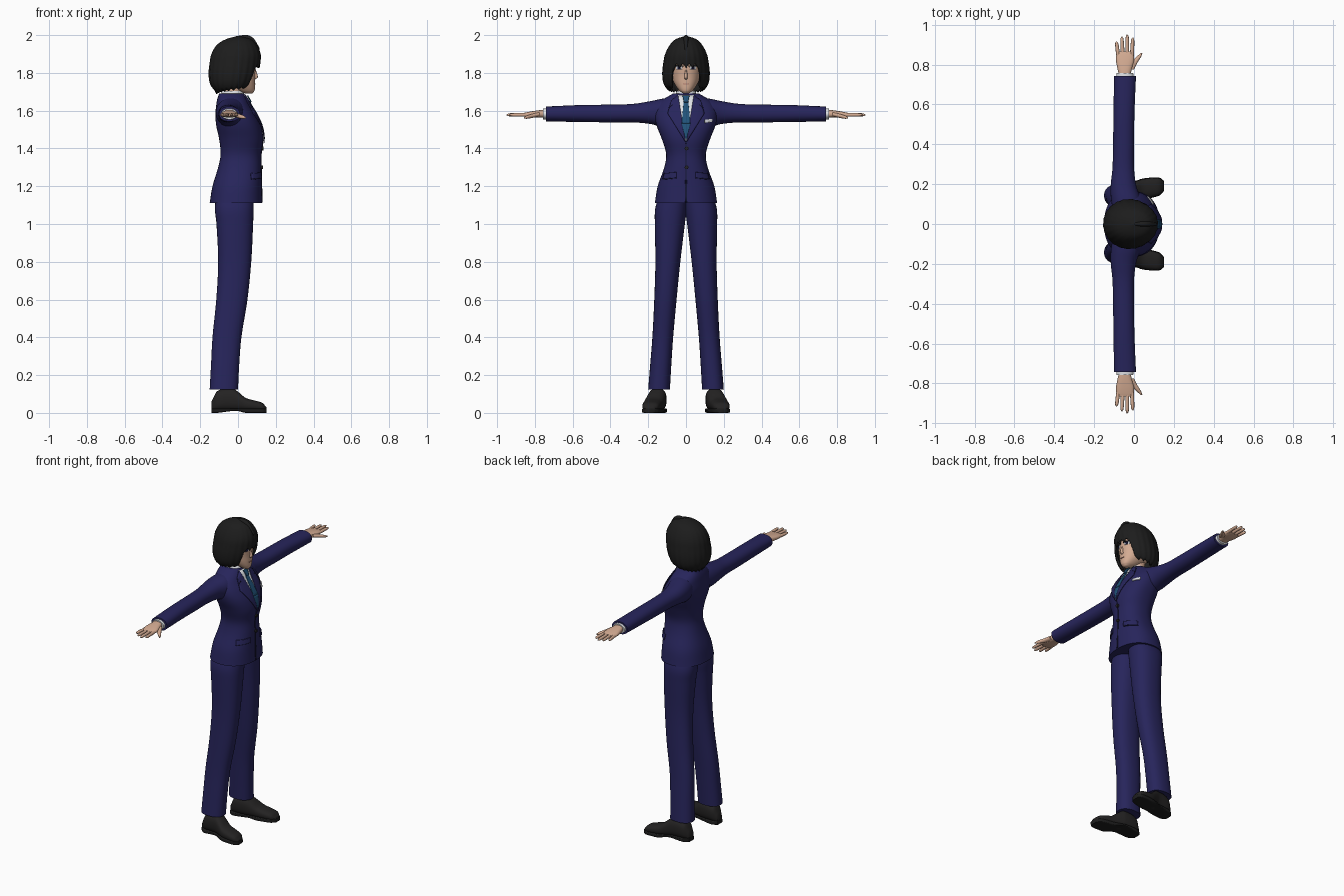
import bpy, bmesh, math
from mathutils import Vector
from mathutils.bvhtree import BVHTree

cube = bpy.data.objects.get("Cube")
if cube:
    bpy.data.objects.remove(cube, do_unlink=True)


def material(name, r, g, b):
    m = bpy.data.materials.new(name)
    m.use_nodes = True
    m.diffuse_color = (r, g, b, 1)
    bsdf = m.node_tree.nodes["Principled BSDF"]
    bsdf.inputs["Base Color"].default_value = (r, g, b, 1)
    bsdf.inputs["Roughness"].default_value = 0.8
    return m


navy = material("navy cloth", 0.020, 0.018, 0.105)
seam = material("dark seam", 0.008, 0.008, 0.035)
black = material("black hair", 0.012, 0.012, 0.012)
leather = material("black leather", 0.017, 0.016, 0.016)
skin = material("skin", 0.66, 0.41, 0.29)
lips = material("lips", 0.48, 0.22, 0.17)
white = material("white cotton", 0.75, 0.77, 0.80)
teal = material("teal tie", 0.015, 0.085, 0.19)


def finish(name, bm, mat, angle=50):
    """Turn a bmesh into a smooth shaded object."""
    bmesh.ops.remove_doubles(bm, verts=bm.verts, dist=0.00005)
    bmesh.ops.recalc_face_normals(bm, faces=bm.faces)
    mesh = bpy.data.meshes.new(name)
    bm.to_mesh(mesh)
    bm.free()
    mesh.materials.append(mat)
    ob = bpy.data.objects.new(name, mesh)
    bpy.context.collection.objects.link(ob)
    bpy.ops.object.select_all(action='DESELECT')
    ob.select_set(True)
    bpy.context.view_layer.objects.active = ob
    bpy.ops.object.shade_smooth_by_angle(angle=math.radians(angle))
    return ob


def sample(keys, t):
    """Cubic interpolation of key rows, whose first value rises."""
    i = 0
    while i < len(keys) - 2 and t > keys[i + 1][0]:
        i += 1
    a, b = keys[i], keys[i + 1]
    p, n = keys[max(i - 1, 0)], keys[min(i + 2, len(keys) - 1)]
    h = b[0] - a[0]
    u = min(max((t - a[0]) / h, 0), 1)
    row = []
    for k in range(1, len(a)):
        ma = (b[k] - p[k]) / (b[0] - p[0]) * h
        mb = (n[k] - a[k]) / (n[0] - a[0]) * h
        d = b[k] - a[k]
        row.append(a[k] + u * ma + u * u * (3 * d - 2 * ma - mb) + u ** 3 * (ma + mb - 2 * d))
    return row


def loft(name, axis, keys, mat, power=2.0, side=1, sides=32, steps=5):
    """Skin of rounded sections (position, low, high, low, high) along an axis."""
    keys = sorted(keys)
    bm = bmesh.new()
    rings = []
    for k in range((len(keys) - 1) * steps + 1):
        i = min(k // steps, len(keys) - 2)
        t = keys[i][0] + (keys[i + 1][0] - keys[i][0]) * (k - i * steps) / steps
        a0, a1, b0, b1 = sample(keys, t)
        ring = []
        for j in range(sides):
            ang = math.tau * j / sides
            c, s = math.cos(ang), math.sin(ang)
            a = (a0 + a1) / 2 + (a1 - a0) / 2 * math.copysign(abs(c) ** (2 / power), c)
            b = (b0 + b1) / 2 + (b1 - b0) / 2 * math.copysign(abs(s) ** (2 / power), s)
            x, y, z = {'x': (t, a, b), 'y': (a, t, b), 'z': (a, b, t)}[axis]
            ring.append(bm.verts.new((x, y * side, z)))
        rings.append(ring)
    for r, q in zip(rings, rings[1:]):
        for j in range(sides):
            bm.faces.new((r[j - 1], r[j], q[j], q[j - 1]))
    bm.faces.new(rings[0])
    bm.faces.new(rings[-1])
    return finish(name, bm, mat)


def surface(ob):
    return BVHTree.FromPolygons([v.co for v in ob.data.vertices],
                                [p.vertices for p in ob.data.polygons])


def front_x(tree, y, z):
    hit = tree.ray_cast(Vector((1, y, z)), Vector((-1, 0, 0)))[0]
    return hit.x if hit else 0


def plate(name, tree, corners, lift, mat, side=1, n=10):
    """Thin four-cornered panel (y, z) laid on the front of a surface."""
    p = [Vector(c) for c in corners]
    bm = bmesh.new()
    grid = []
    for i in range(n + 1):
        row = []
        for j in range(n + 1):
            q = p[0].lerp(p[1], j / n).lerp(p[3].lerp(p[2], j / n), i / n)
            y = q.x * side
            row.append(bm.verts.new((front_x(tree, y, q.y) + lift, y, q.y)))
        grid.append(row)
    for r, q in zip(grid, grid[1:]):
        for j in range(n):
            bm.faces.new((r[j], r[j + 1], q[j + 1], q[j]))
    ob = finish(name, bm, mat)
    mod = ob.modifiers.new("thickness", 'SOLIDIFY')
    mod.thickness = 0.006
    mod.offset = 0
    return ob


# Jacket body
jacket = loft("jacket_body", 'z', [
    (1.11, -.15, .128, -.165, .165), (1.2, -.135, .125, -.15, .15),
    (1.3, -.105, .123, -.115, .115), (1.37, -.092, .122, -.105, .105),
    (1.45, -.1, .133, -.128, .128), (1.52, -.115, .122, -.155, .155),
    (1.58, -.12, .095, -.165, .165), (1.63, -.115, .065, -.15, .15),
    (1.66, -.11, .05, -.12, .12), (1.69, -.1, .033, -.07, .07)],
    navy, power=2.3, sides=56)
body = surface(jacket)

# Shirt front, tie and closing seam
plate("shirt_front", body, [(-.045, 1.682), (.045, 1.682), (.004, 1.44), (-.004, 1.44)], .002, white)
plate("tie_blade", body, [(-.012, 1.65), (.012, 1.65), (.023, 1.53), (-.023, 1.53)], .006, teal)
plate("tie_tip", body, [(-.023, 1.53), (.023, 1.53), (.003, 1.45), (-.003, 1.45)], .006, teal)
plate("tie_knot", body, [(-.019, 1.68), (.019, 1.68), (.011, 1.645), (-.011, 1.645)], .012, teal)
plate("front_seam", body, [(-.002, 1.43), (.002, 1.43), (.005, 1.115), (-.005, 1.115)], .0, seam)
plate("chest_badge", body, [(.1, 1.552), (.138, 1.556), (.138, 1.54), (.1, 1.536)], .003, white)

# Buttons
for name, z in (("upper_button", 1.4), ("lower_button", 1.3)):
    bpy.ops.mesh.primitive_cylinder_add(vertices=20, radius=.01, depth=.012, rotation=(0, math.pi / 2, 0),
                                        location=(front_x(body, 0, z) + .003, .003, z))
    bpy.context.object.name = name
    bpy.context.object.data.materials.append(leather)

# Neck, shirt collar and head
loft("neck", 'z', [(1.62, -.09, .02, -.05, .05), (1.68, -.075, .02, -.042, .042),
                   (1.78, -.075, .02, -.045, .045)], skin)
loft("shirt_collar", 'z', [(1.65, -.1, .045, -.07, .07), (1.68, -.092, .038, -.058, .058),
                           (1.705, -.085, .022, -.05, .05)], white)
head = loft("head", 'z', [
    (1.69, .045, .075, -.014, .014), (1.705, .0, .087, -.034, .034),
    (1.74, -.06, .09, -.06, .06), (1.78, -.1, .09, -.075, .075),
    (1.83, -.12, .093, -.084, .084), (1.9, -.12, .088, -.08, .08),
    (1.96, -.06, .04, -.04, .04)], skin, power=2.2, sides=40)
face = surface(head)
loft("nose", 'z', [(1.765, .08, .09, -.008, .008), (1.776, .08, .105, -.009, .009),
                   (1.82, .08, .093, -.004, .004)], skin, sides=12)
plate("mouth", face, [(-.016, 1.743), (.016, 1.743), (.012, 1.739), (-.012, 1.739)], .0, lips)

# Bobbed hair: a dome cut short over the face
hair_keys = [(1.70, -.115, .04, .085), (1.72, -.135, .065, .105), (1.75, -.15, .09, .12),
             (1.8, -.155, .108, .125), (1.85, -.15, .117, .12), (1.9, -.14, .119, .11),
             (1.95, -.11, .098, .084), (1.98, -.06, .065, .052), (1.996, .0, .004, .001)]
COLS, ROWS = 128, 26
bm = bmesh.new()
grid = []
for i in range(ROWS + 1):
    u = i / ROWS
    ring = []
    for j in range(COLS):
        ang = math.tau * j / COLS
        off = abs(math.remainder(ang, math.tau))
        jag = abs(math.sin(ang * 11))
        blend = min(max((off - .58) / .12, 0), 1)
        low = (1.825 + .022 * jag) * (1 - blend) + (1.703 + .012 * jag + .015 * math.cos(ang)) * blend
        z = 1.996 - (1.996 - low) * u ** 1.5
        x0, x1, w = sample(hair_keys, z)
        groove = 1 + .012 * u * math.sin(ang * 22)
        ring.append(bm.verts.new(((x0 + x1) / 2 + (x1 - x0) / 2 * math.cos(ang) * groove,
                                  w * math.sin(ang) * groove, z)))
    grid.append(ring)
for r, q in zip(grid, grid[1:]):
    for j in range(COLS):
        bm.faces.new((r[j - 1], r[j], q[j], q[j - 1]))
hair = finish("bobbed_hair", bm, black)
shell = hair.modifiers.new("thickness", 'SOLIDIFY')
shell.thickness = .012
loft("hair_tuft", 'x', [(-.01, -.006, .006, 1.98, 1.995), (.05, -.014, .014, 1.96, 2.0),
                        (.085, -.012, .012, 1.93, 1.98), (.115, -.006, .006, 1.9, 1.93)], black, sides=16)

# Parts that repeat on both sides
for label, s in (("left", 1), ("right", -1)):
    # Lapels, pocket flaps and eyes
    plate(label + "_lapel", body, [(.042, 1.684), (.078, 1.652), (.097, 1.585), (.001, 1.43)], .006, navy, s)
    plate(label + "_lapel_notch", body, [(.068, 1.634), (.09, 1.617), (.091, 1.613), (.068, 1.63)], .008, seam, s)
    plate(label + "_pocket_flap", body, [(.05, 1.275), (.115, 1.268), (.122, 1.238), (.05, 1.245)], .005, navy, s)
    plate(label + "_pocket_edge", body, [(.05, 1.245), (.122, 1.238), (.122, 1.235), (.05, 1.242)], .003, seam, s)
    plate(label + "_eye_white", face, [(.018, 1.836), (.054, 1.838), (.05, 1.818), (.022, 1.818)], .0, white, s)
    plate(label + "_iris", face, [(.028, 1.837), (.044, 1.837), (.042, 1.818), (.03, 1.818)], .002, seam, s)
    plate(label + "_lashes", face, [(.014, 1.838), (.058, 1.842), (.06, 1.834), (.016, 1.833)], .003, black, s)

    # Arm and hand
    loft(label + "_sleeve", 'y', [
        (.05, -.1, .03, 1.53, 1.668), (.12, -.115, .035, 1.515, 1.664), (.19, -.117, .012, 1.53, 1.65),
        (.28, -.108, .0, 1.538, 1.636), (.4, -.105, .0, 1.538, 1.632),
        (.55, -.103, .002, 1.54, 1.63), (.742, -.1, .01, 1.543, 1.622)], navy, power=2.2, side=s)
    loft(label + "_shirt_cuff", 'y', [(.72, -.09, .0, 1.55, 1.614), (.757, -.088, -.004, 1.554, 1.612)], white, side=s)
    loft(label + "_hand", 'y', [
        (.74, -.074, -.02, 1.562, 1.606), (.78, -.083, -.01, 1.564, 1.602), (.82, -.09, .0, 1.564, 1.596),
        (.85, -.088, -.002, 1.567, 1.59), (.865, -.08, -.01, 1.57, 1.586)], skin, power=2.5, side=s, sides=24)
    for finger, x, spread, tip in (("little", -.078, -.01, .915), ("ring", -.056, -.005, .94),
                                   ("middle", -.034, .0, .95), ("index", -.011, .005, .935)):
        rows = []
        for u, r in ((0, .0095), (.5, .0095), (.9, .0075), (1, .002)):
            c = x + spread * u
            rows.append((.835 + (tip - .835) * u, c - r, c + r, 1.578 - r, 1.578 + r))
        loft(label + "_" + finger + "_finger", 'y', rows, skin, side=s, sides=12)
    loft(label + "_thumb", 'y', [(.775, -.04, .0, 1.57, 1.592), (.81, -.018, .018, 1.562, 1.584),
                                 (.84, .014, .036, 1.557, 1.575), (.858, .034, .042, 1.558, 1.566)],
         skin, side=s, sides=14)

    # Trouser leg
    loft(label + "_trouser_leg", 'z', [
        (.125, -.15, .0, .085, .2), (.25, -.143, .006, .078, .19), (.4, -.135, .018, .068, .178),
        (.6, -.115, .05, .05, .168), (.8, -.105, .07, .03, .162), (1.0, -.114, .08, .006, .165),
        (1.08, -.122, .082, -.004, .163), (1.16, -.115, .08, -.004, .14)], navy, power=2.3, side=s, sides=36)

    # Shoe with sole
    shoe = [(-.14, .122, .168, .01, .06), (-.11, .105, .19, .01, .115), (-.03, .105, .2, .01, .13),
            (.0, .113, .21, .01, .112), (.04, .125, .224, .01, .08), (.09, .135, .23, .01, .065),
            (.13, .148, .228, .01, .052), (.15, .17, .212, .01, .03)]
    loft(label + "_shoe", 'x', shoe, leather, power=2.5, side=s)
    sole = [(x * 1.01, y0 - .003, y1 + .003, .01 if -.05 < x < .03 else 0, .024) for x, y0, y1, _, _ in shoe]
    loft(label + "_sole", 'x', sole, black, power=6, side=s)
